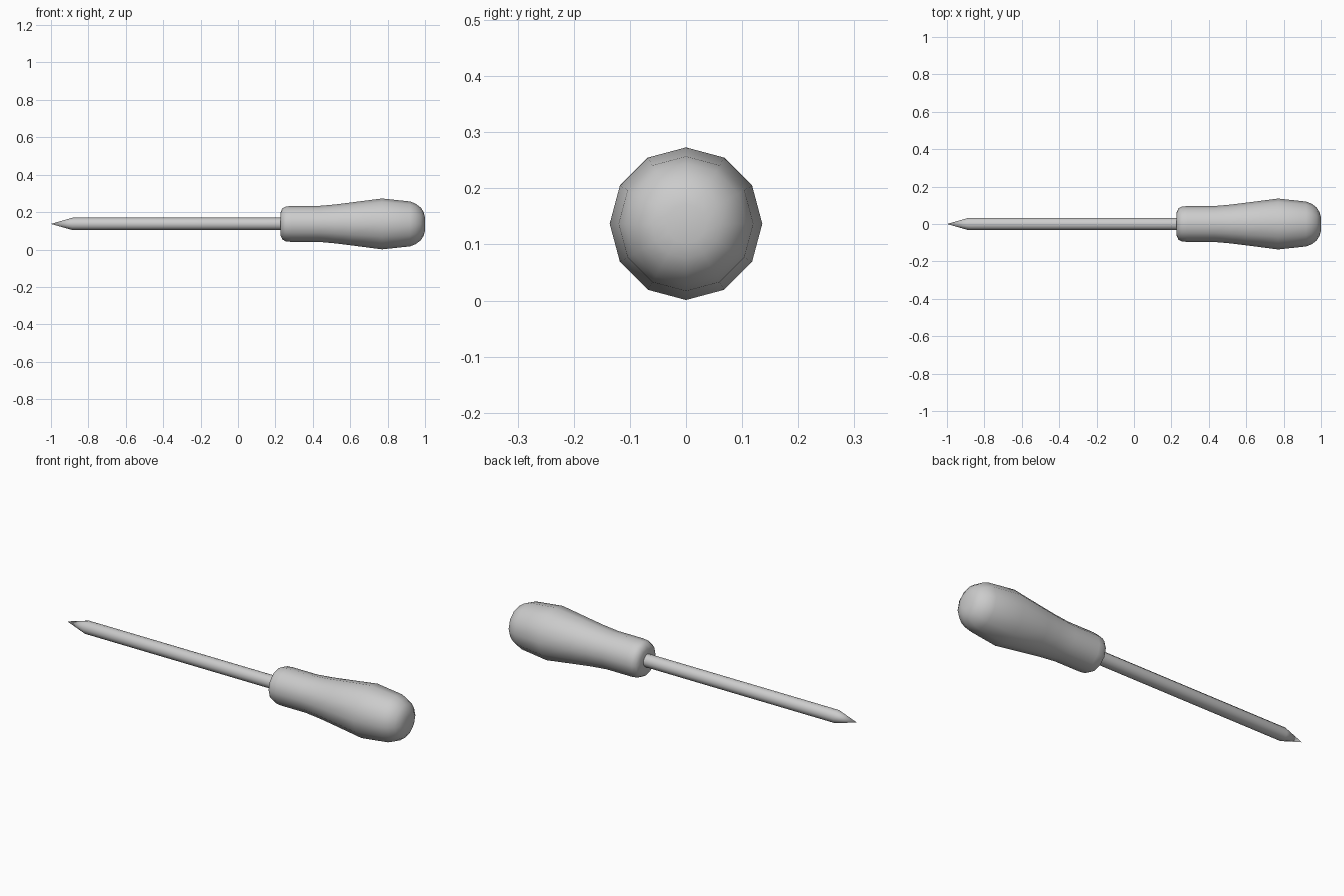
import bpy, bmesh, math

old = bpy.data.objects.get("Cube")
if old:
    bpy.data.objects.remove(old, do_unlink=True)

SIDES = 12
AXIS_HEIGHT = 0.137


def material(name, color):
    mat = bpy.data.materials.new(name)
    mat.use_nodes = True
    mat.diffuse_color = color
    mat.node_tree.nodes["Principled BSDF"].inputs["Base Color"].default_value = color
    return mat


def lathe(name, profile, mat, crease):
    """Turn (x, radius) points round the x axis; zero radius makes a pole."""
    bm = bmesh.new()
    rings = []
    for x, r in profile:
        count = SIDES if r > 0 else 1
        angles = [2 * math.pi * i / SIDES for i in range(count)]
        rings.append([bm.verts.new((x, r * math.sin(a), r * math.cos(a))) for a in angles])
    for a, b in zip(rings, rings[1:]):
        for i in range(SIDES):
            j = (i + 1) % SIDES
            corners = [a[i % len(a)], a[j % len(a)], b[j % len(b)], b[i % len(b)]]
            bm.faces.new(list(dict.fromkeys(corners)))
    bmesh.ops.recalc_face_normals(bm, faces=bm.faces)
    mesh = bpy.data.meshes.new(name)
    bm.to_mesh(mesh)
    bm.free()
    mesh.materials.append(mat)
    obj = bpy.data.objects.new(name, mesh)
    obj.location.z = AXIS_HEIGHT
    bpy.context.collection.objects.link(obj)
    bpy.ops.object.select_all(action="DESELECT")
    obj.select_set(True)
    bpy.context.view_layer.objects.active = obj
    bpy.ops.object.shade_smooth_by_angle(angle=math.radians(crease))
    return obj


grey = material("plain grey", (0.6, 0.6, 0.6, 1))

# Pointed metal shaft, its base sunk into the handle
lathe("shaft", [(-1, 0), (-0.885, 0.033), (0.25, 0.033), (0.25, 0)], grey, 35)

# Swelling grip with a rounded collar and a domed end
lathe("handle", [
    (0.227, 0), (0.227, 0.06), (0.237, 0.083), (0.255, 0.093), (0.285, 0.096),
    (0.43, 0.096), (0.52, 0.104), (0.6, 0.114), (0.77, 0.136),
    (0.92, 0.12), (0.95, 0.108), (0.978, 0.087), (0.993, 0.062), (1, 0.035), (1, 0),
], grey, 40)
